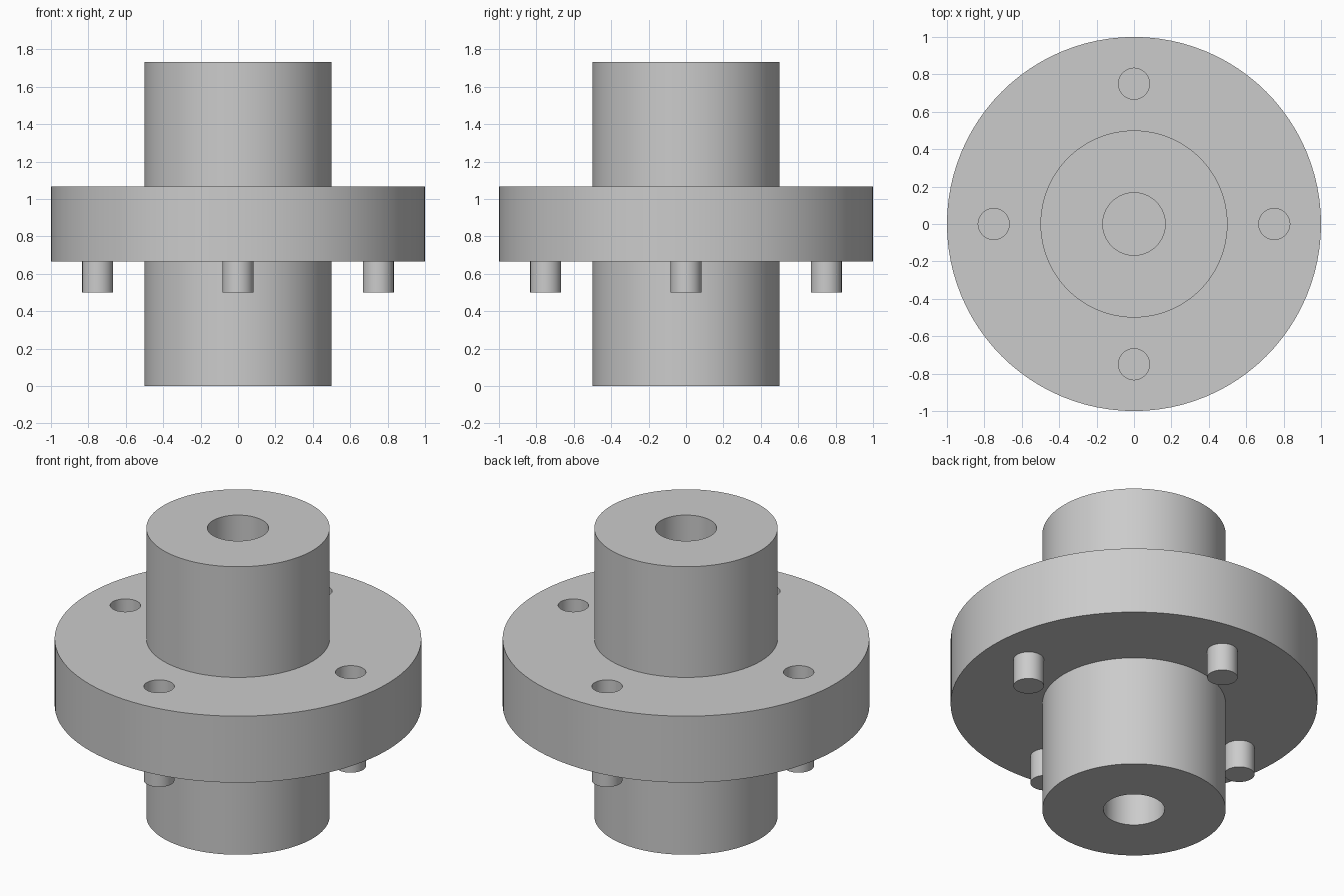
import bpy, bmesh, math
from mathutils import Matrix

cube = bpy.data.objects.get("Cube")
if cube:
    bpy.data.objects.remove(cube, do_unlink=True)

# Main sizes
HUB_R, FLANGE_R, BORE_R = 0.5, 1.0, 0.167
FLANGE_LOW, FLANGE_TOP, HEIGHT = 0.667, 1.067, 1.733
PIN_R, PIN_CIRCLE, PIN_LENGTH, SOCKET_DEPTH = 0.083, 0.75, 0.167, 0.2
SEGMENTS = 96

grey = bpy.data.materials.new("plain grey")
grey.use_nodes = True
colour = (0.6, 0.6, 0.6, 1)
grey.diffuse_color = colour
grey.node_tree.nodes["Principled BSDF"].inputs["Base Color"].default_value = colour


def add_object(name, bm):
    bmesh.ops.recalc_face_normals(bm, faces=bm.faces)
    mesh = bpy.data.meshes.new(name)
    bm.to_mesh(mesh)
    bm.free()
    mesh.materials.append(grey)
    obj = bpy.data.objects.new(name, mesh)
    bpy.context.collection.objects.link(obj)
    return obj


def activate(obj):
    bpy.ops.object.select_all(action="DESELECT")
    obj.select_set(True)
    bpy.context.view_layer.objects.active = obj


def smooth(obj):
    activate(obj)
    bpy.ops.object.shade_smooth_by_angle(angle=math.radians(30))


def pin_ring(name, low, high):
    """Four upright cylinders spaced around the pin circle."""
    bm = bmesh.new()
    for i in range(4):
        a = i * math.pi / 2
        place = Matrix.Translation((PIN_CIRCLE * math.cos(a),
                                    PIN_CIRCLE * math.sin(a), (low + high) / 2))
        bmesh.ops.create_cone(bm, cap_ends=True, segments=48, radius1=PIN_R,
                              radius2=PIN_R, depth=high - low, matrix=place)
    return add_object(name, bm)


# Hub and flange, turned from one profile with a blind bore at each end
profile = [(0, FLANGE_LOW), (BORE_R, FLANGE_LOW), (BORE_R, 0), (HUB_R, 0),
           (HUB_R, FLANGE_LOW), (FLANGE_R, FLANGE_LOW), (FLANGE_R, FLANGE_TOP),
           (HUB_R, FLANGE_TOP), (HUB_R, HEIGHT), (BORE_R, HEIGHT),
           (BORE_R, FLANGE_TOP), (0, FLANGE_TOP)]
bm = bmesh.new()
verts = [bm.verts.new((r, 0, z)) for r, z in profile]
edges = [bm.edges.new(pair) for pair in zip(verts, verts[1:])]
bmesh.ops.spin(bm, geom=verts + edges, cent=(0, 0, 0), axis=(0, 0, 1),
               angle=math.tau, steps=SEGMENTS, use_merge=True)
bmesh.ops.remove_doubles(bm, verts=bm.verts, dist=0.0001)
body = add_object("flanged_hub", bm)

# Pin sockets cut into the top of the flange
cutter = pin_ring("socket_cutter", FLANGE_TOP - SOCKET_DEPTH, FLANGE_TOP + 0.1)
cutter.hide_render = True
cut = body.modifiers.new("sockets", "BOOLEAN")
cut.operation = "DIFFERENCE"
cut.solver = "EXACT"
cut.object = cutter
activate(body)
bpy.ops.object.modifier_apply(modifier=cut.name)
bpy.data.objects.remove(cutter, do_unlink=True)
smooth(body)

# Locating pins under the flange
smooth(pin_ring("locating_pins", FLANGE_LOW - PIN_LENGTH, FLANGE_LOW))
